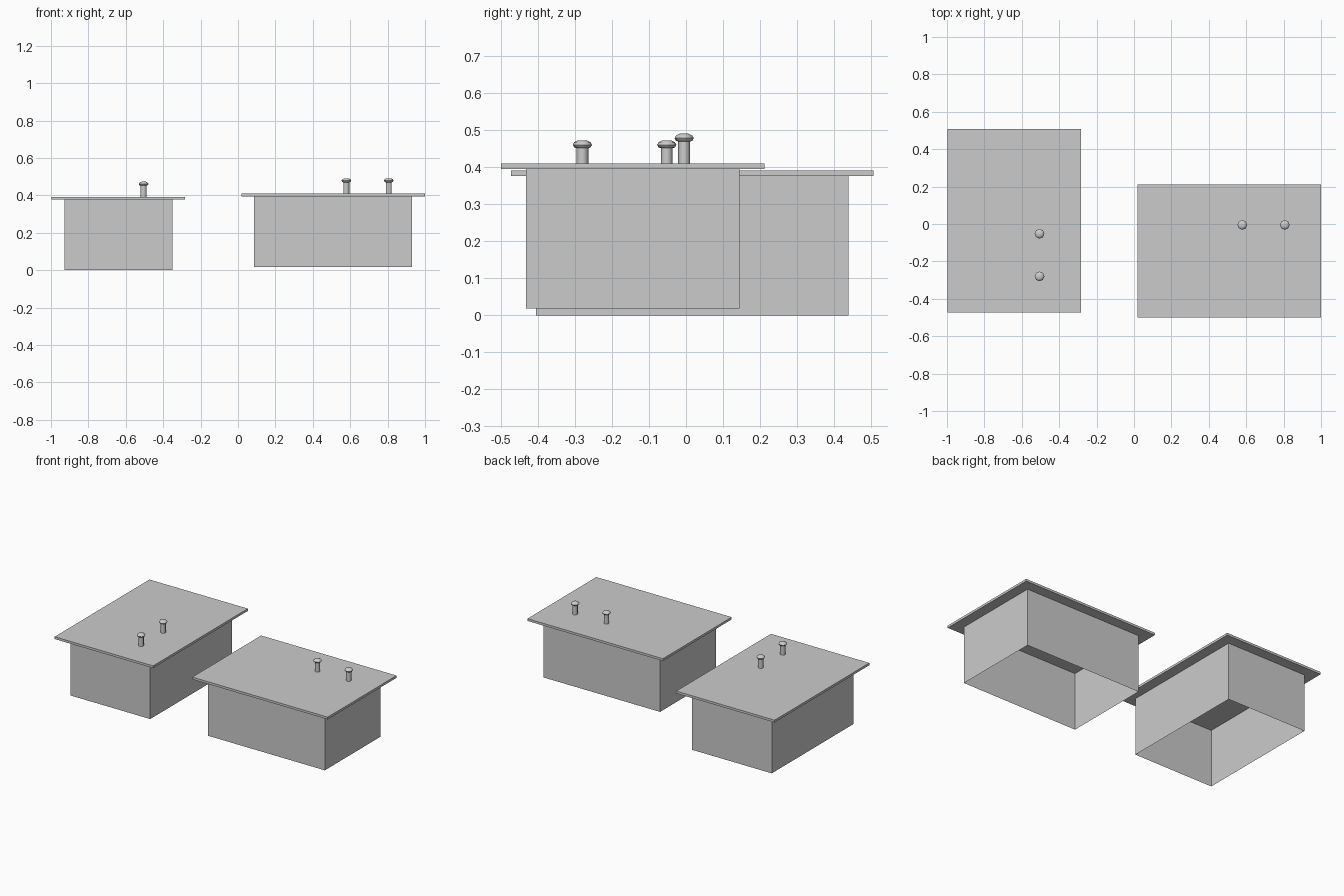
import bpy, bmesh, math

cube = bpy.data.objects.get("Cube")
if cube:
    bpy.data.objects.remove(cube)

grey = bpy.data.materials.new("plain grey")
grey.use_nodes = True
grey.diffuse_color = (0.6, 0.6, 0.6, 1)
grey.node_tree.nodes["Principled BSDF"].inputs["Base Color"].default_value = (0.6, 0.6, 0.6, 1)


def add_object(name, bm, location):
    mesh = bpy.data.meshes.new(name)
    bm.to_mesh(mesh)
    bm.free()
    mesh.materials.append(grey)
    obj = bpy.data.objects.new(name, mesh)
    obj.location = location
    bpy.context.collection.objects.link(obj)
    return obj


def box(name, center, size, open_bottom=False):
    bm = bmesh.new()
    bmesh.ops.create_cube(bm, size=1)
    bmesh.ops.scale(bm, vec=size, verts=bm.verts)
    if open_bottom:
        bottom = [f for f in bm.faces if f.normal.z < -0.5]
        bmesh.ops.delete(bm, geom=bottom, context='FACES')
    return add_object(name, bm, center)


def peg(name, location, sides=8):
    # Lathe a shaft with a flattened round head
    profile = [(0.016, 0), (0.016, 0.06), (0.022, 0.062), (0.026, 0.069),
               (0.022, 0.076), (0.012, 0.081)]
    bm = bmesh.new()
    rings = []
    for r, z in profile:
        angles = [math.tau * i / sides for i in range(sides)]
        rings.append([bm.verts.new((r * math.cos(a), r * math.sin(a), z)) for a in angles])
    for low, high in zip(rings, rings[1:]):
        for i in range(sides):
            j = (i + 1) % sides
            bm.faces.new((low[i], low[j], high[j], high[i]))
    bm.faces.new(rings[-1])
    obj = add_object(name, bm, location)
    bpy.ops.object.select_all(action='DESELECT')
    obj.select_set(True)
    bpy.context.view_layer.objects.active = obj
    bpy.ops.object.shade_smooth_by_angle(angle=math.radians(50))


def crate(side, x, y, z, wide, deep, pegs):
    # Open-bottomed body, overhanging lid and two pegs
    height, lid, rim = 0.377, 0.015, 0.135
    box(side + "_body", (x, y, z + height / 2), (wide, deep, height), True)
    box(side + "_lid", (x, y, z + height + lid / 2), (wide + rim, deep + rim, lid))
    for i, (px, py) in enumerate(pegs):
        peg(f"{side}_peg_{i + 1}", (px, py, z + height + lid))


crate("right", -0.64, 0.017, 0, 0.577, 0.845, [(-0.505, -0.052), (-0.505, -0.28)])
crate("left", 0.509, -0.144, 0.018, 0.845, 0.577, [(0.579, -0.005), (0.806, -0.005)])
